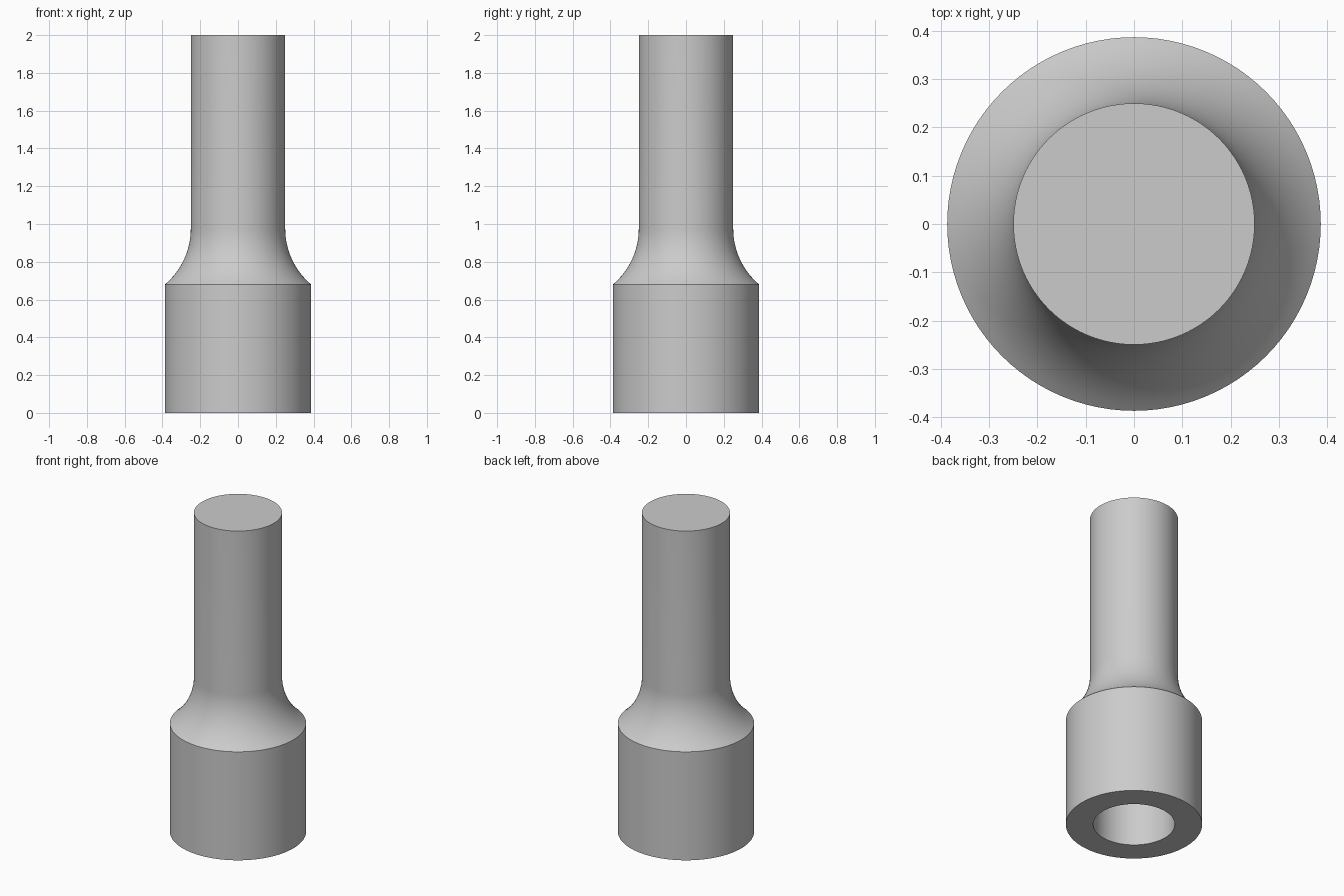
import bpy, bmesh, math

if "Cube" in bpy.data.objects:
    bpy.data.objects.remove(bpy.data.objects["Cube"], do_unlink=True)

SIDES = 96
BODY_R, STEM_R, BORE_R = 0.387, 0.25, 0.232
SHOULDER_Z, BORE_DEPTH, TOP_Z = 0.68, 0.68, 2.0
FILLET_R, FILLET_STEPS = 0.387, 16

# Plain grey metal
grey = bpy.data.materials.new("grey metal")
grey.use_nodes = True
colour = (0.6, 0.6, 0.6, 1)
grey.diffuse_color = colour
grey.node_tree.nodes["Principled BSDF"].inputs["Base Color"].default_value = colour

# Profile from the blind bore, around the collar, up the concave shoulder to the stem top
profile = [(0, BORE_DEPTH), (BORE_R, BORE_DEPTH), (BORE_R, 0), (BODY_R, 0)]
sweep = math.acos(1 - (BODY_R - STEM_R) / FILLET_R)
fillet_top = SHOULDER_Z + FILLET_R * math.sin(sweep)
for i in range(FILLET_STEPS + 1):
    a = sweep * (1 - i / FILLET_STEPS)
    profile.append((STEM_R + FILLET_R * (1 - math.cos(a)), fillet_top - FILLET_R * math.sin(a)))
profile += [(STEM_R, TOP_Z), (0, TOP_Z)]

# Revolve the profile into one closed body
bm = bmesh.new()
verts = [bm.verts.new((r, 0, z)) for r, z in profile]
edges = [bm.edges.new(pair) for pair in zip(verts, verts[1:])]
bmesh.ops.spin(bm, geom=verts + edges, cent=(0, 0, 0), axis=(0, 0, 1),
               angle=math.tau, steps=SIDES, use_duplicate=False)
bmesh.ops.remove_doubles(bm, verts=bm.verts, dist=0.0001)
bmesh.ops.recalc_face_normals(bm, faces=bm.faces)
mesh = bpy.data.meshes.new("stepped_socket")
bm.to_mesh(mesh)
bm.free()
mesh.materials.append(grey)

socket = bpy.data.objects.new("stepped_socket", mesh)
bpy.context.collection.objects.link(socket)
bpy.ops.object.select_all(action="DESELECT")
socket.select_set(True)
bpy.context.view_layer.objects.active = socket
bpy.ops.object.shade_smooth_by_angle(angle=math.radians(30))
